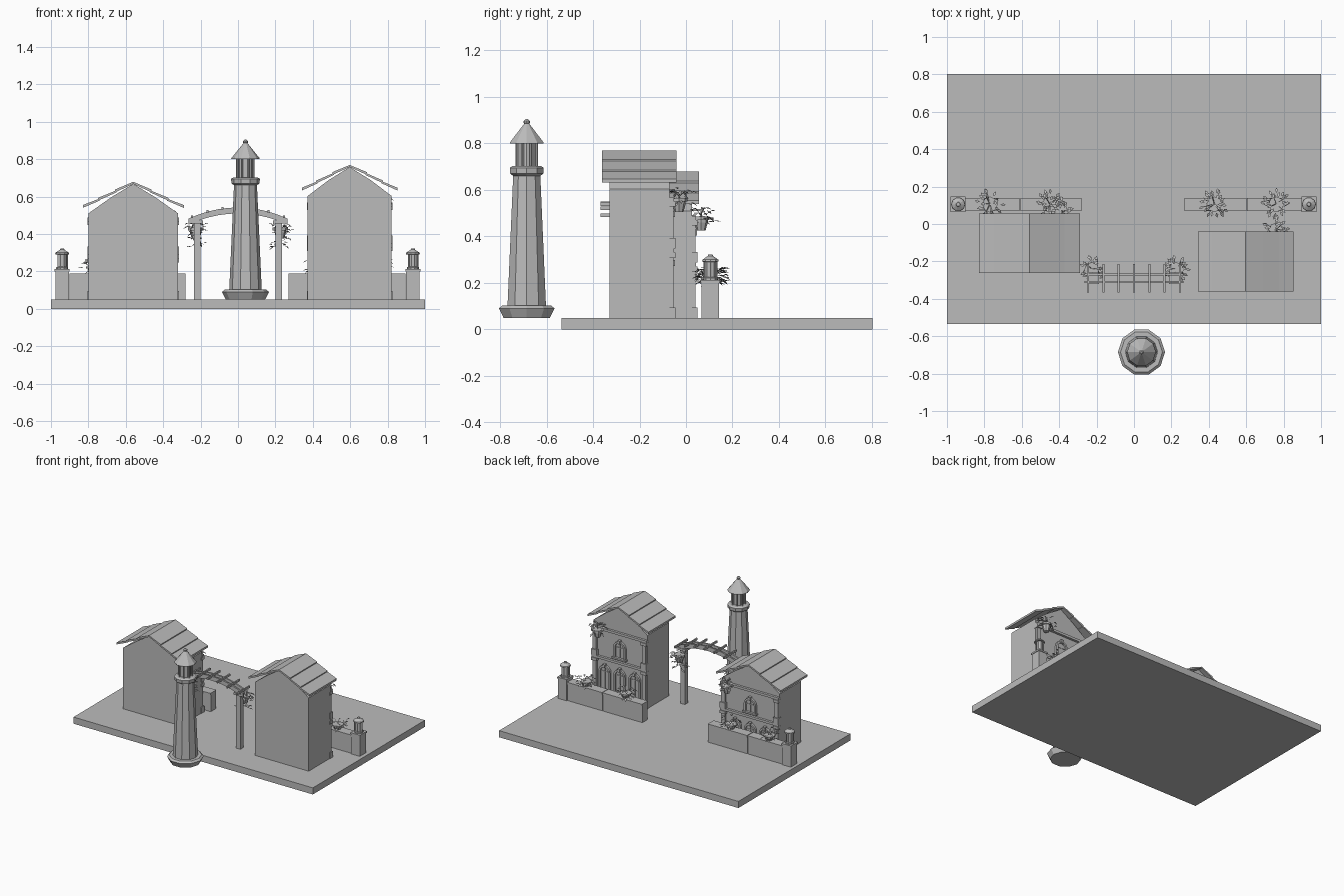
import bpy, bmesh, math, random
from mathutils import Vector

cube = bpy.data.objects.get("Cube")
if cube:
    bpy.data.objects.remove(cube, do_unlink=True)
random.seed(4)

stone = bpy.data.materials.new("plain_grey")
stone.use_nodes = True
GREY = (0.5, 0.5, 0.5, 1)
stone.diffuse_color = GREY
stone.node_tree.nodes["Principled BSDF"].inputs["Base Color"].default_value = GREY


def finish(name, bm, recalc=True):
    if recalc:
        bmesh.ops.recalc_face_normals(bm, faces=bm.faces)
    mesh = bpy.data.meshes.new(name)
    bm.to_mesh(mesh)
    bm.free()
    mesh.materials.append(stone)
    obj = bpy.data.objects.new(name, mesh)
    bpy.context.collection.objects.link(obj)
    return obj


def prism(name, outline, y0, y1):
    """Outline in x and z, pushed from y0 to y1."""
    bm = bmesh.new()
    face = bm.faces.new([bm.verts.new((x, y0, z)) for x, z in outline])
    grown = bmesh.ops.extrude_face_region(bm, geom=[face], use_keep_orig=True)
    moved = [g for g in grown["geom"] if isinstance(g, bmesh.types.BMVert)]
    bmesh.ops.translate(bm, verts=moved, vec=(0, y1 - y0, 0))
    return finish(name, bm)


def box(name, x0, x1, y0, y1, z0, z1):
    return prism(name, [(x0, z0), (x1, z0), (x1, z1), (x0, z1)], y0, y1)


def lathe(name, cx, cy, profile, sides):
    """Profile of (radius, height) turned about an upright axis."""
    bm = bmesh.new()
    rings = []
    for r, z in profile:
        rings.append([bm.verts.new((cx + r * math.cos(math.tau * i / sides),
                                    cy + r * math.sin(math.tau * i / sides), z))
                      for i in range(sides)])
    for low, high in zip(rings, rings[1:]):
        for i in range(sides):
            j = (i + 1) % sides
            bm.faces.new((low[i], low[j], high[j], high[i]))
    bm.faces.new(rings[0])
    bm.faces.new(rings[-1])
    return finish(name, bm)


def plant(name, cx, cy, z, reach, count=30):
    """Drooping stems with diamond leaves along them."""
    bm = bmesh.new()
    for i in range(count):
        a = random.uniform(0, math.tau)
        out = Vector((math.cos(a), math.sin(a), 0))
        side = Vector((-out.y, out.x, 0))
        d = reach * random.uniform(0.2, 0.8)
        root = Vector((cx, cy, z))
        at = root + out * d + Vector((0, 0, random.uniform(-0.03, 0.035)))
        tip = at + out * 0.028 + Vector((0, 0, random.uniform(-0.02, 0.008)))
        mid = (at + tip) / 2 + Vector((0, 0, 0.004))
        w = side * 0.008
        bm.faces.new([bm.verts.new(p) for p in (at, mid - w, tip, mid + w)])
        if i % 3 == 0:
            s = side * 0.002
            bm.faces.new([bm.verts.new(p) for p in (root - s, root + s, at + s, at - s)])
    finish(name, bm, recalc=False)


def bowl(name, cx, cy, z, r=0.035, h=0.05):
    lathe(name, cx, cy, [(r * 0.6, z), (r * 0.9, z + h * 0.6), (r * 0.9, z + h * 0.75),
                         (r * 1.15, z + h * 0.75), (r * 1.15, z + h)], 8)


def arch_line(cx, half, z0, spring, steps=8):
    arc = [(cx + half * math.cos(math.pi * i / steps),
            spring + half * math.sin(math.pi * i / steps)) for i in range(steps + 1)]
    return [(cx + half, z0)] + arc + [(cx - half, z0)]


def arched_opening(name, cx, half, z0, spring, y):
    """Raised surround, recessed pane with bars, sill and keystone."""
    rim = 0.014
    outer = arch_line(cx, half, z0, spring)
    inner = arch_line(cx, half - rim, z0, spring)
    prism(name + "_surround", outer + inner[::-1], y, y + 0.016)
    prism(name + "_pane", inner, y, y + 0.004)
    box(name + "_bar", cx - 0.003, cx + 0.003, y, y + 0.008, z0, spring + half - rim)
    box(name + "_crossbar", cx - half + rim, cx + half - rim, y, y + 0.008, spring - 0.003, spring + 0.003)
    box(name + "_sill", cx - half - 0.008, cx + half + 0.008, y, y + 0.022, z0 - 0.012, z0)
    top = spring + half
    prism(name + "_keystone", [(cx - 0.006, top - 0.016), (cx + 0.006, top - 0.016),
                               (cx + 0.01, top + 0.01), (cx - 0.01, top + 0.01)], y, y + 0.022)


def house(name, cx, half, back, front, eave, peak, band, cornice):
    # walls with a gable
    prism(name + "_walls", [(cx - half, 0.05), (cx + half, 0.05), (cx + half, eave - 0.03),
                            (cx + half * 0.5, eave + 0.055), (cx, peak - 0.012),
                            (cx - half * 0.5, eave + 0.055), (cx - half, eave - 0.03)], back, front)
    # flared roof in overlapping courses
    reach = half + 0.03
    line = [(0, peak - 0.012), (reach * 0.33, eave + 0.083), (reach * 0.67, eave + 0.038), (reach, eave)]
    for s, label in ((-1, "right"), (1, "left")):
        for i, ((xa, za), (xb, zb)) in enumerate(zip(line, line[1:])):
            xe = xb + (0.008 if i < 2 else 0)
            prism(f"{name}_roof_{label}_{i}", [(cx + s * xa, za), (cx + s * xe, zb),
                  (cx + s * xe, zb + 0.015), (cx + s * xa, za + 0.011)], back - 0.032, front + 0.03)
    # facade bands
    for label, z, t in (("band", band, 0.018), ("cornice", cornice, 0.018), ("plinth", 0.05, 0.02)):
        box(f"{name}_{label}", cx - half - 0.004, cx + half + 0.004, front, front + 0.018, z, z + t)
    # corner pilasters in two storeys
    for s, label in ((-1, "right"), (1, "left")):
        px = cx + s * (half - 0.018)
        for storey, z0, z1 in (("lower", 0.05, band), ("upper", band + 0.018, cornice)):
            tag = f"{name}_{label}_{storey}"
            box(tag + "_pilaster", px - 0.015, px + 0.015, front, front + 0.016, z0, z1)
            box(tag + "_base", px - 0.022, px + 0.022, front - 0.01, front + 0.024, z0, z0 + 0.045)
            box(tag + "_capital", px - 0.022, px + 0.022, front - 0.01, front + 0.024, z1 - 0.022, z1)
    # arched windows and doors
    for i, dx in enumerate((-0.125, 0, 0.125)):
        arched_opening(f"{name}_lower_arch_{i}", cx + dx, 0.048, 0.08, band - 0.09, front)
    arched_opening(name + "_upper_arch", cx, 0.05, band + 0.045, cornice - 0.1, front)
    # hanging basket on a bracket
    bx, by = cx + half * 0.72, front + 0.04
    box(name + "_bracket", bx - 0.004, bx + 0.004, front, by + 0.01, cornice + 0.04, cornice + 0.048)
    box(name + "_hanger", bx - 0.002, bx + 0.002, by - 0.002, by + 0.002, cornice - 0.02, cornice + 0.045)
    bowl(name + "_basket", bx, by, cornice - 0.045, 0.032, 0.06)
    plant(name + "_basket_plant", bx, by, cornice + 0.02, 0.07)


def garden_wall(name, x_end, x_in, s, pots):
    """Low wall ending in a lantern pillar on its outer side."""
    x_mid, x_pillar = (x_in + x_end) / 2 - s * 0.02, x_end - s * 0.08
    for label, a, b in (("inner", x_in, x_mid - s * 0.002), ("outer", x_mid + s * 0.002, x_pillar)):
        a, b = sorted((a, b))
        box(f"{name}_{label}", a, b, 0.075, 0.135, 0.05, 0.175)
        box(f"{name}_{label}_coping", a, b, 0.07, 0.14, 0.175, 0.19)
    a, b = sorted((x_pillar, x_end))
    box(name + "_pillar", a + 0.004, b - 0.004, 0.067, 0.143, 0.05, 0.2)
    box(name + "_pillar_cap", a, b, 0.063, 0.147, 0.2, 0.212)
    cx = (a + b) / 2
    lathe(name + "_lantern", cx, 0.105, [(0.032, 0.212), (0.032, 0.222), (0.026, 0.225), (0.026, 0.29),
          (0.038, 0.292), (0.036, 0.3), (0.012, 0.316), (0.01, 0.322)], 10)
    for i in range(5):
        t = math.tau * i / 5
        lathe(f"{name}_lantern_rod_{i}", cx + 0.027 * math.cos(t), 0.105 + 0.027 * math.sin(t),
              [(0.004, 0.222), (0.004, 0.292)], 5)
    for i, x in enumerate(pots):
        bowl(f"{name}_pot_{i}", x, 0.105, 0.185, 0.036, 0.04)
        plant(f"{name}_pot_plant_{i}", x, 0.108, 0.228, 0.075, 36)


# ground slab
box("ground_slab", -1, 1, -0.535, 0.803, 0, 0.05)

# houses and garden walls
house("small_house", -0.56, 0.24, -0.23, 0.025, 0.54, 0.68, 0.27, 0.47)
house("tall_house", 0.597, 0.225, -0.33, -0.07, 0.633, 0.77, 0.33, 0.55)
garden_wall("right_wall", -0.98, -0.28, -1, (-0.77, -0.45))
garden_wall("left_wall", 0.975, 0.27, 1, (0.43, 0.76))

# arched pergola
ARCH_Y = -0.29


def arch_height(x):
    return 0.528 - 0.85 * x * x


for n, y in enumerate((ARCH_Y - 0.02, ARCH_Y + 0.02)):
    xs = [-0.265 + 0.053 * i for i in range(11)]
    prism(f"pergola_beam_{n}", [(x, arch_height(x) - 0.018) for x in xs]
          + [(x, arch_height(x) + 0.014) for x in xs[::-1]], y - 0.006, y + 0.006)
for i in range(7):
    x = (i - 3) * 0.082
    z = arch_height(x) + 0.008
    box(f"pergola_slat_{i}", x - 0.005, x + 0.005, ARCH_Y - 0.077, ARCH_Y + 0.075, z, z + 0.015)
for s, label in ((-1, "right"), (1, "left")):
    x = s * 0.218
    box(f"pergola_{label}_post", x - 0.018, x + 0.018, ARCH_Y - 0.018, ARCH_Y + 0.018, 0.05, 0.47)
    box(f"pergola_{label}_capital", x - 0.03, x + 0.03, ARCH_Y - 0.03, ARCH_Y + 0.03, 0.455, 0.472)
    bowl(f"pergola_{label}_basket", x + s * 0.008, ARCH_Y + 0.045, 0.375, 0.035, 0.06)
    plant(f"pergola_{label}_plant", x + s * 0.008, ARCH_Y + 0.05, 0.43, 0.065)
    plant(f"pergola_{label}_trailing_plant", x + s * 0.008, ARCH_Y + 0.045, 0.355, 0.06, 16)

# lighthouse
LX, LY = 0.04, -0.685
lathe("lighthouse_foot", LX, LY, [(0.105, 0.05), (0.126, 0.09), (0.112, 0.102), (0.088, 0.102)], 10)
lathe("lighthouse_tower", LX, LY, [(0.087, 0.1), (0.061, 0.67)], 10)
lathe("lighthouse_gallery", LX, LY, [(0.06, 0.66), (0.075, 0.67), (0.077, 0.695), (0.066, 0.702)], 10)
lathe("lighthouse_lamp_room", LX, LY, [(0.04, 0.7), (0.04, 0.805)], 10)
for i in range(8):
    t = math.tau * (i + 0.5) / 8
    lathe(f"lighthouse_mullion_{i}", LX + 0.047 * math.cos(t), LY + 0.047 * math.sin(t),
          [(0.006, 0.7), (0.006, 0.805)], 6)
lathe("lighthouse_roof", LX, LY, [(0.077, 0.8), (0.075, 0.806), (0.009, 0.888)], 10)
lathe("lighthouse_finial", LX, LY, [(0.005, 0.88), (0.013, 0.888), (0.013, 0.897), (0.005, 0.905)], 8)
